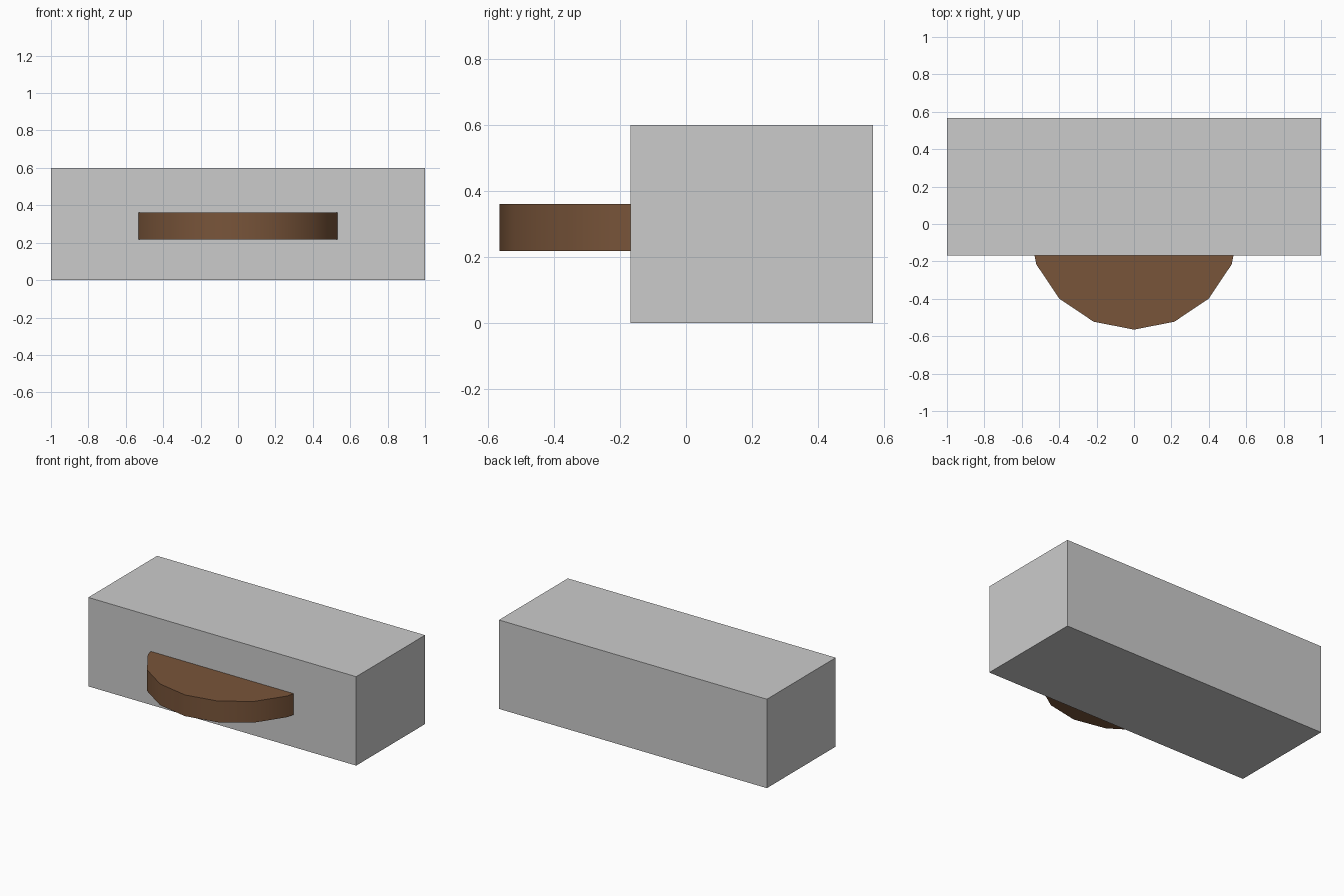
import bpy, math

if "Cube" in bpy.data.objects:
    bpy.data.objects.remove(bpy.data.objects["Cube"])

# Main block
y_front, y_back, height = -0.168, 0.566, 0.6
bpy.ops.mesh.primitive_cube_add(size=1, location=(0, (y_front + y_back) / 2, height / 2))
block = bpy.context.object
block.name = "block"
block.scale = (2, y_back - y_front, height)
bpy.ops.object.transform_apply(location=False, rotation=False, scale=True)

# Sixteen-sided disc set into the block, protruding at the front
z_low, z_high = 0.218, 0.361
bpy.ops.mesh.primitive_cylinder_add(vertices=16, radius=0.565, depth=z_high - z_low,
                                    location=(0, 0, (z_low + z_high) / 2))
disc = bpy.context.object
disc.name = "wooden_disc"
bpy.ops.object.shade_smooth_by_angle(angle=math.radians(30))

# Brown wood colour
wood = bpy.data.materials.new("brown_wood")
wood.diffuse_color = (0.19, 0.09, 0.042, 1)
wood.use_nodes = True
wood.node_tree.nodes["Principled BSDF"].inputs["Base Color"].default_value = wood.diffuse_color
disc.data.materials.append(wood)
